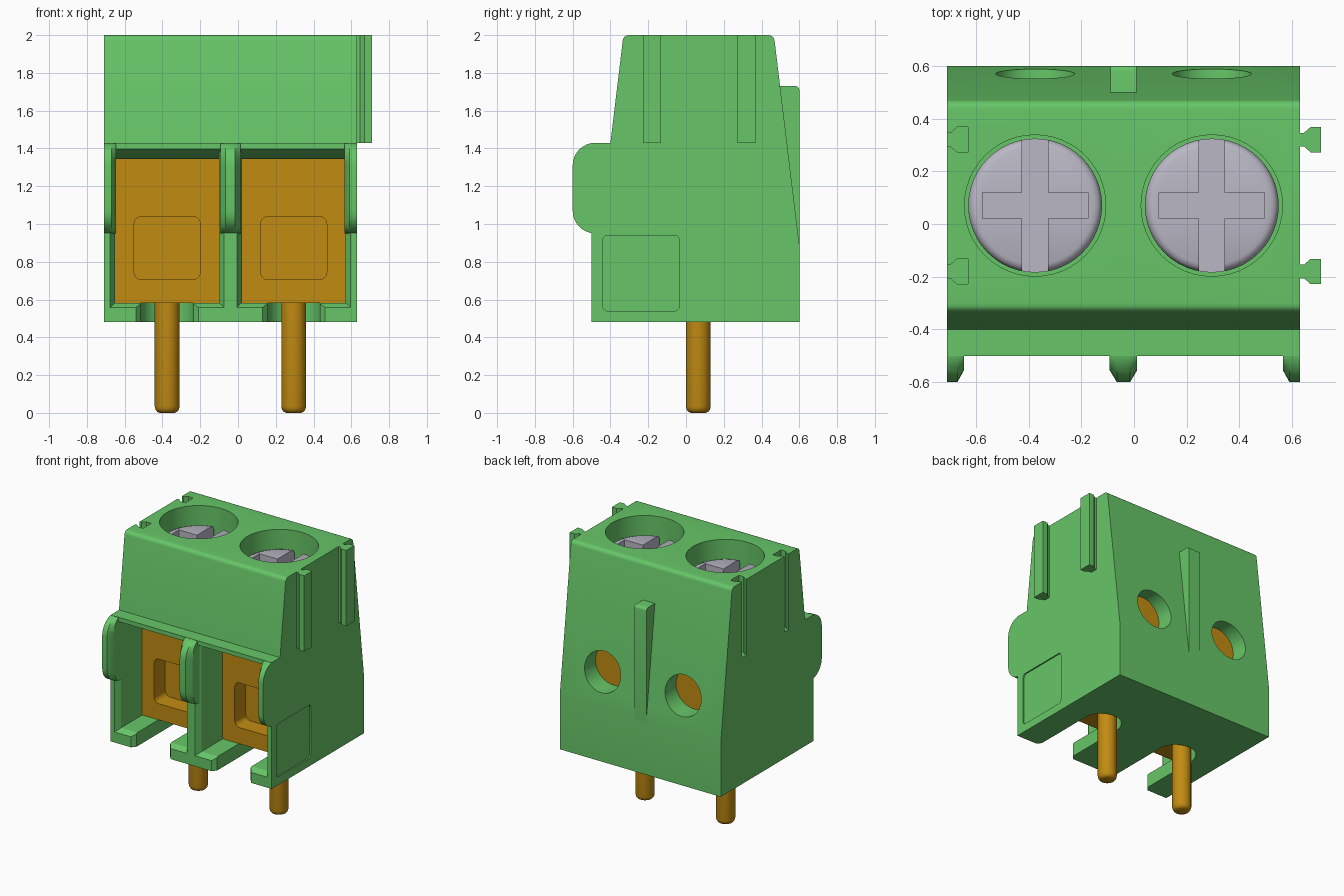
import bpy, bmesh, math

old = bpy.data.objects.get("Cube")
if old:
    bpy.data.objects.remove(old, do_unlink=True)


def material(name, rgb):
    m = bpy.data.materials.new(name)
    m.use_nodes = True
    m.diffuse_color = (*rgb, 1)
    bsdf = next(n for n in m.node_tree.nodes if n.type == 'BSDF_PRINCIPLED')
    bsdf.inputs["Base Color"].default_value = (*rgb, 1)
    return m


GREEN = material("green plastic", (0.135, 0.565, 0.138))
BRASS = material("brass", (0.54, 0.26, 0.006))
STEEL = material("screw steel", (0.49, 0.48, 0.56))


def loft(name, rings, mat):
    """Skin a list of equal-length point rings and cap both ends."""
    bm = bmesh.new()
    vs = [[bm.verts.new(p) for p in ring] for ring in rings]
    n = len(vs[0])
    for a, b in zip(vs, vs[1:]):
        for i in range(n):
            j = (i + 1) % n
            bm.faces.new((a[i], a[j], b[j], b[i]))
    bm.faces.new(vs[0])
    bm.faces.new(vs[-1])
    bmesh.ops.recalc_face_normals(bm, faces=bm.faces)
    me = bpy.data.meshes.new(name)
    bm.to_mesh(me)
    bm.free()
    me.materials.append(mat)
    ob = bpy.data.objects.new(name, me)
    bpy.context.collection.objects.link(ob)
    return ob


def prism(name, pts, axis, lo, hi, mat):
    """Extrude a 2D outline along x (pts are y,z), y (x,z) or z (x,y)."""
    place = {"x": lambda p, t: (t, p[0], p[1]),
             "y": lambda p, t: (p[0], t, p[1]),
             "z": lambda p, t: (p[0], p[1], t)}[axis]
    return loft(name, [[place(p, t) for p in pts] for t in (lo, hi)], mat)


def arc(cx, cy, r, a0, a1, n=8):
    angles = [math.radians(a0 + (a1 - a0) * i / n) for i in range(n + 1)]
    return [(cx + r * math.cos(a), cy + r * math.sin(a)) for a in angles]


def circle(cx, cy, r, n=48):
    return arc(cx, cy, r, 0, 360, n)[:-1]


def rounded_rect(x0, x1, y0, y1, r):
    return (arc(x1 - r, y1 - r, r, 0, 90, 5) + arc(x0 + r, y1 - r, r, 90, 180, 5)
            + arc(x0 + r, y0 + r, r, 180, 270, 5) + arc(x1 - r, y0 + r, r, 270, 360, 5))


def turned(name, cx, cy, steps, mat):
    """Round part from (radius, z) steps."""
    return loft(name, [[(x, y, z) for x, y in circle(cx, cy, r)] for r, z in steps], mat)


def cut(target, cutter):
    mod = target.modifiers.new("cut", 'BOOLEAN')
    mod.operation, mod.solver, mod.object = 'DIFFERENCE', 'EXACT', cutter
    bpy.context.view_layer.objects.active = target
    bpy.ops.object.modifier_apply(modifier=mod.name)
    bpy.data.objects.remove(cutter, do_unlink=True)


X0, X1 = -0.71, 0.63          # housing sides
POLES = (-0.375, 0.295)       # centre of each terminal
SCREW_Y = 0.07
RIB_Y = (-0.18, 0.32)

# Housing side profile, extruded across the width
profile = ([(-0.5, 0.48), (0.6, 0.48), (0.6, 0.89)]
           + arc(0.437, 1.968, 0.032, 7, 90, 5)
           + arc(-0.303, 1.968, 0.032, 90, 173, 5)
           + [(-0.4, 1.43), (-0.5, 1.43)])
housing = prism("housing", profile, "x", X0, X1, GREEN)

for cx in POLES:
    # Wire cavity with a flared mouth
    rings = []
    for y, hw, zlo, zhi in ((-0.51, 0.308, 0.553, 1.402), (-0.46, 0.275, 0.583, 1.38),
                            (-0.25, 0.275, 0.583, 1.345), (0.44, 0.275, 0.583, 1.345)):
        rings.append([(cx - hw, y, zlo), (cx + hw, y, zlo), (cx + hw, y, zhi), (cx - hw, y, zhi)])
    cut(housing, loft("cavity_cutter", rings, GREEN))
    # Open slot in the floor
    slot = ([(cx - 0.165, -0.55), (cx - 0.165, -0.5), (cx - 0.14, -0.47)]
            + arc(cx, 0.0, 0.14, 180, 0, 16)
            + [(cx + 0.14, -0.47), (cx + 0.165, -0.5), (cx + 0.165, -0.55)])
    cut(housing, prism("slot_cutter", slot, "z", 0.4, 0.65, GREEN))
    # Screw well and rear test hole
    cut(housing, prism("well_cutter", circle(cx, SCREW_Y, 0.268), "z", 1.6, 2.1, GREEN))
    cut(housing, prism("hole_cutter", circle(cx, 1.14, 0.15), "y", 0.40, 0.7, GREEN))


def dovetail(x, y, start=0.0):
    side = [(start, 0.026), (0.015, 0.026), (0.04, 0.048), (0.08, 0.048)]
    return [(x + a, y + b) for a, b in side] + [(x + a, y - b) for a, b in reversed(side)]


# Dovetail grooves on one side
for y in RIB_Y:
    cut(housing, prism("groove_cutter", dovetail(X0, y, -0.02), "z", 1.43, 2.1, GREEN))
# Shallow square panel on the other side
cut(housing, prism("panel_cutter", rounded_rect(-0.44, -0.035, 0.54, 0.94, 0.025),
                   "x", X1 - 0.01, X1 + 0.05, GREEN))
parts = [housing]

# Dovetail ribs
for name, y in zip(("front_dovetail_rib", "back_dovetail_rib"), RIB_Y):
    parts.append(prism(name, dovetail(X1, y, -0.01), "z", 1.43, 2.0, GREEN))

# Rear centre rib
back_rib = [(0.47, 1.73)] + arc(0.58, 1.71, 0.02, 90, 0, 4) + [(0.6, 0.87), (0.55, 0.87)]
parts.append(prism("back_rib", back_rib, "x", -0.09, 0.01, GREEN))


# Rounded front fins with chamfered edges
def fin_ring(x, front):
    d = -0.48 - front
    top = [(-0.48 - d * math.sin(t), 1.31 + 0.12 * math.cos(t))
           for t in (i * math.pi / 16 for i in range(9))]
    low = [(-0.48 - d * math.cos(t), 1.07 - 0.12 * math.sin(t))
           for t in (i * math.pi / 16 for i in range(9))]
    return [(x, y, z) for y, z in [(-0.45, 1.43)] + top + low + [(-0.45, 0.95)]]


fins = {"right_fin": ((X0, -0.6), (-0.67, -0.6), (-0.645, -0.555)),
        "middle_fin": ((-0.092, -0.555), (-0.065, -0.6), (-0.015, -0.6), (0.012, -0.555)),
        "left_fin": ((0.565, -0.555), (0.59, -0.6), (X1, -0.6))}
for name, stations in fins.items():
    parts.append(loft(name, [fin_ring(x, f) for x, f in stations], GREEN))

for side, cx in zip(("right", "left"), POLES):
    # Brass clamp with a wire pocket
    box = [(cx - 0.275, 0.583), (cx + 0.275, 0.583), (cx + 0.275, 1.345), (cx - 0.275, 1.345)]
    clamp = prism(side + "_clamp", box, "y", -0.21, 0.44, BRASS)
    cut(clamp, prism("pocket_cutter", rounded_rect(cx - 0.175, cx + 0.175, 0.705, 1.04, 0.04),
                     "y", -0.3, -0.08, BRASS))
    # Solder pin with rounded tip
    pin = turned(side + "_pin", cx, 0.065,
                 [(0.04, 0), (0.053, 0.006), (0.062, 0.018), (0.066, 0.035), (0.066, 0.62)], BRASS)
    # Screw with a cross recess
    screw = turned(side + "_screw", cx, SCREW_Y,
                   [(0.254, 1.55), (0.254, 1.835), (0.25, 1.852), (0.24, 1.864), (0.225, 1.87)], STEEL)
    w, a, b = 0.049, 0.2, 0.3
    cross = [(w, -b), (w, -w), (a, -w), (a, w), (w, w), (w, b),
             (-w, b), (-w, w), (-a, w), (-a, -w), (-w, -w), (-w, -b)]
    cut(screw, prism("cross_cutter", [(cx + x, SCREW_Y + y) for x, y in cross],
                     "z", 1.77, 2.0, STEEL))
    parts += [clamp, pin, screw]

# Smooth the curves, keep the edges sharp
bpy.ops.object.select_all(action='DESELECT')
for ob in parts:
    ob.select_set(True)
bpy.context.view_layer.objects.active = housing
bpy.ops.object.shade_smooth_by_angle(angle=math.radians(30))
